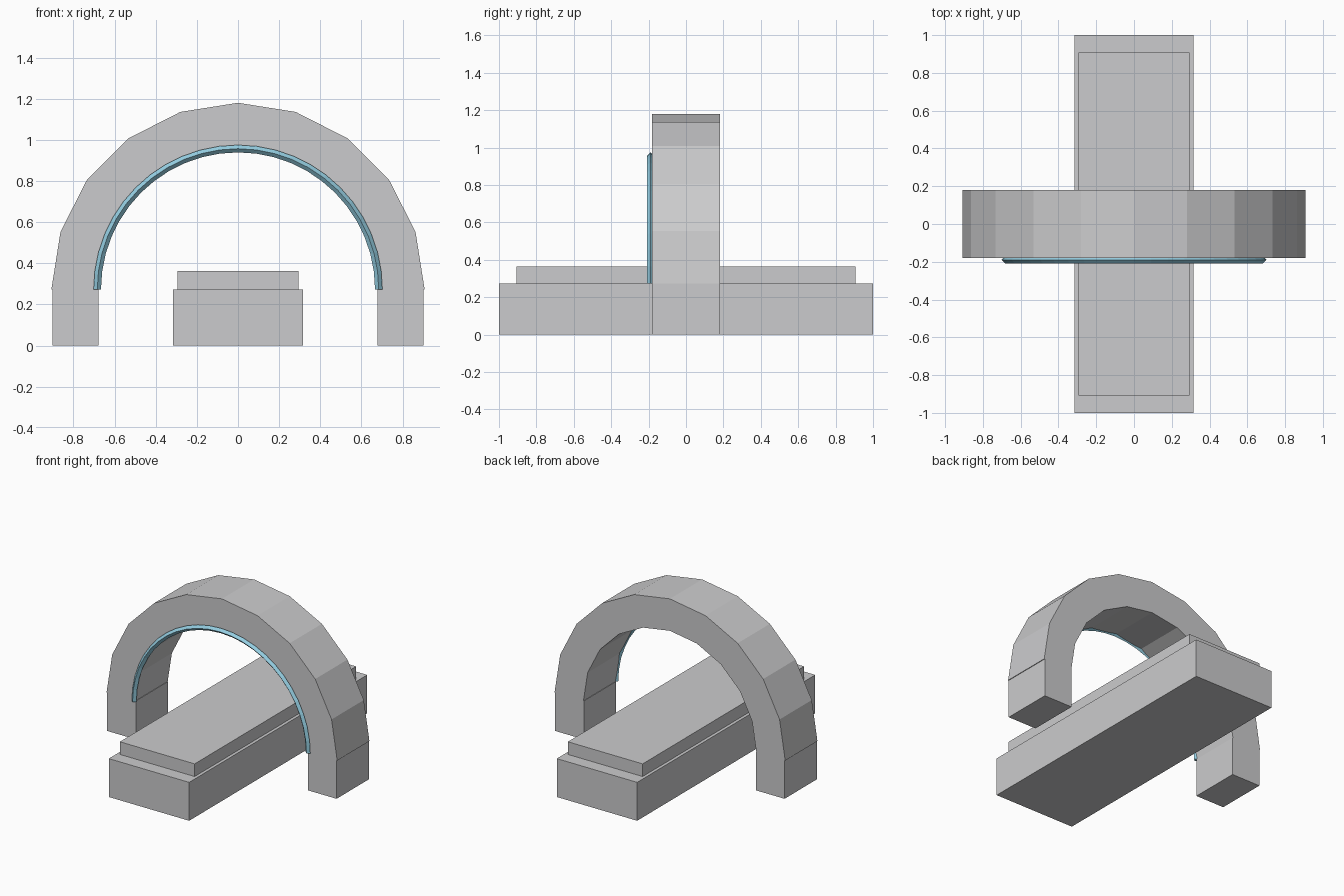
import bpy, bmesh, math

if "Cube" in bpy.data.objects:
    bpy.data.objects.remove(bpy.data.objects["Cube"])


def material(name, rgb):
    m = bpy.data.materials.new(name)
    m.diffuse_color = (*rgb, 1.0)
    m.use_nodes = True
    m.node_tree.nodes["Principled BSDF"].inputs["Base Color"].default_value = m.diffuse_color
    return m


GREY = material("light_grey", (0.6, 0.6, 0.61))
BLUE = material("light_blue", (0.3, 0.62, 0.76))

SPRING = 0.273   # height where the arch starts
DEPTH = 0.181    # half depth of the arch


def finish(name, bm, mat):
    bmesh.ops.recalc_face_normals(bm, faces=bm.faces)
    me = bpy.data.meshes.new(name)
    bm.to_mesh(me)
    bm.free()
    me.materials.append(mat)
    ob = bpy.data.objects.new(name, me)
    bpy.context.collection.objects.link(ob)
    return ob


def box(name, x0, x1, y0, y1, z0, z1, mat):
    bm = bmesh.new()
    bmesh.ops.create_cube(bm, size=1)
    for v in bm.verts:
        v.co.x = x1 if v.co.x > 0 else x0
        v.co.y = y1 if v.co.y > 0 else y0
        v.co.z = z1 if v.co.z > 0 else z0
    return finish(name, bm, mat)


def half_ring(name, section, steps, mat):
    """Sweep a closed (radius, y) section over a half circle and cap both ends."""
    bm = bmesh.new()
    rows = []
    for i in range(steps + 1):
        a = math.pi * i / steps
        rows.append([bm.verts.new((r * math.cos(a), y, SPRING + r * math.sin(a)))
                     for r, y in section])
    n = len(section)
    for a, b in zip(rows, rows[1:]):
        for k in range(n):
            bm.faces.new((a[k], a[(k + 1) % n], b[(k + 1) % n], b[k]))
    bm.faces.new(rows[0])
    bm.faces.new(rows[-1])
    return finish(name, bm, mat)


# Bed: base block with a thinner pad on top
box("bed_base", -0.316, 0.316, -1, 1, 0, SPRING, GREY)
box("bed_pad", -0.294, 0.294, -0.907, 0.907, SPRING, 0.363, GREY)

# Two legs under the arch, a touch inside its outer edge
for side, name in ((-1, "left_leg"), (1, "right_leg")):
    x0, x1 = sorted((side * 0.677, side * 0.902))
    box(name, x0, x1, -DEPTH, DEPTH, 0, SPRING, GREY)

# Faceted arch
half_ring("arch", [(0.68, -DEPTH), (0.907, -DEPTH), (0.907, DEPTH), (0.68, DEPTH)], 10, GREY)

# Thin diamond-section light strip on the front inner edge
R, Y, T = 0.684, -0.19, 0.018
half_ring("light_strip", [(R + T, Y), (R, Y - T), (R - T, Y), (R, Y + T)], 24, BLUE)
